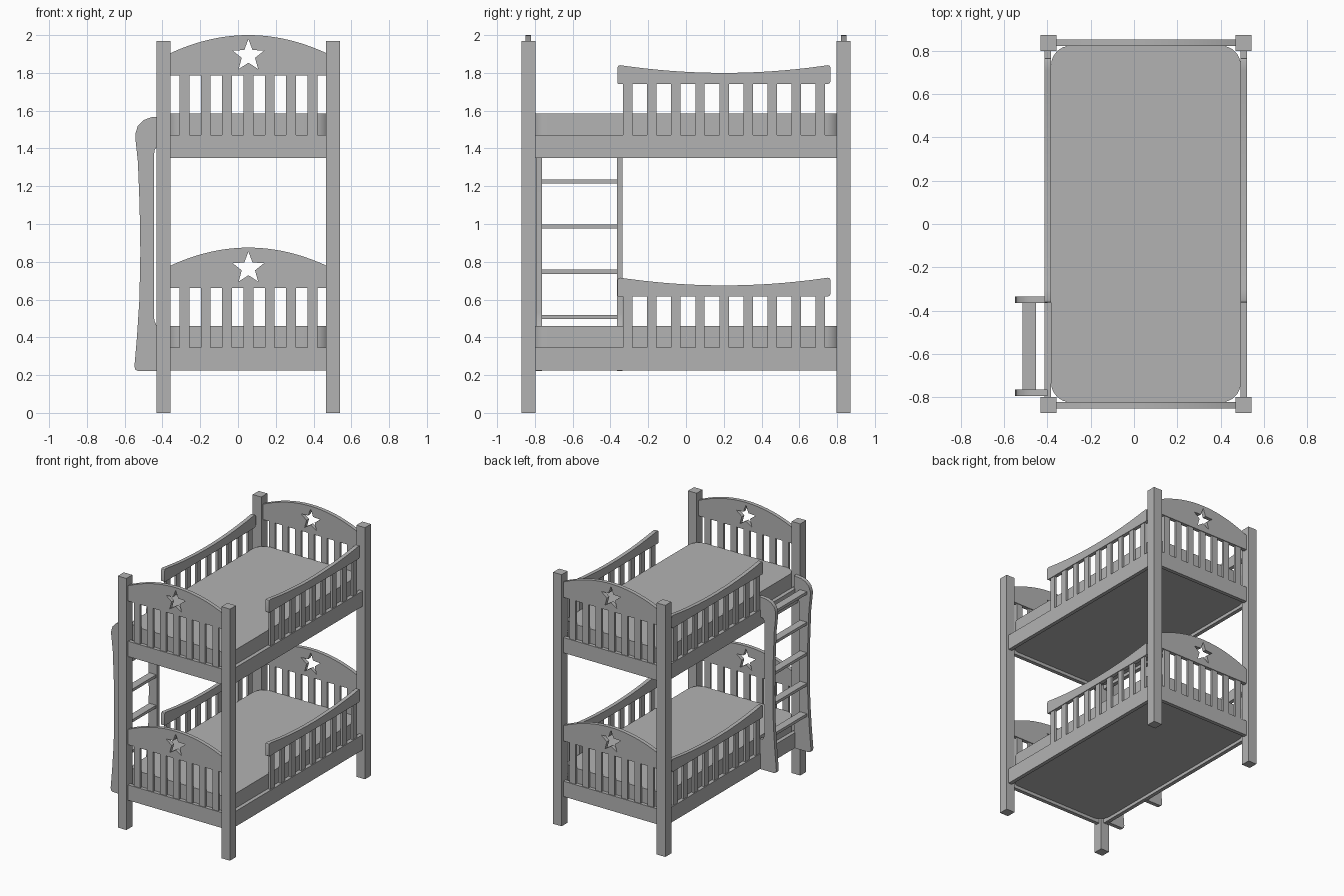
import bpy
import bmesh
import math
from mathutils import Matrix, Vector

cube = bpy.data.objects.get("Cube")
if cube:
    bpy.data.objects.remove(cube, do_unlink=True)

# One plain painted-wood colour
paint = bpy.data.materials.new("grey_paint")
paint.use_nodes = True
GREY = (0.45, 0.45, 0.45, 1)
paint.diffuse_color = GREY
for node in paint.node_tree.nodes:
    if node.type == "BSDF_PRINCIPLED":
        node.inputs["Base Color"].default_value = GREY

CX = 0.055                            # bed centre line
POST_X = (CX - 0.449, CX + 0.449)
POST_Y = (-0.835, 0.835)
RAIL_X = (CX - 0.452, CX + 0.452)
INNER = 0.412                         # half gap between end posts
LEVELS = {"lower": 0.225, "upper": 1.35}
RAIL_H = 0.12
BOARD = 0.03                          # board thickness
SLAT = 0.018


def finish(name, bm):
    bmesh.ops.recalc_face_normals(bm, faces=bm.faces)
    mesh = bpy.data.meshes.new(name)
    bm.to_mesh(mesh)
    bm.free()
    mesh.materials.append(paint)
    mesh.shade_smooth()
    mesh.set_sharp_from_angle(angle=math.radians(30))
    obj = bpy.data.objects.new(name, mesh)
    bpy.context.collection.objects.link(obj)
    return obj


def add_box(bm, low, high):
    low, high = Vector(low), Vector(high)
    size = Matrix.Diagonal((*(high - low), 1))
    bmesh.ops.create_cube(bm, size=1, matrix=Matrix.Translation((low + high) / 2) @ size)


def box(name, low, high):
    bm = bmesh.new()
    add_box(bm, low, high)
    return finish(name, bm)


def plate(name, loops, axis, centre, depth):
    """Fill outlines (the later ones are holes) and extrude them along an axis."""
    bm = bmesh.new()
    for loop in loops:
        verts = [bm.verts.new((u, v, -depth / 2)) for u, v in loop]
        for a, b in zip(verts, verts[1:] + verts[:1]):
            bm.edges.new((a, b))
    bmesh.ops.triangle_fill(bm, edges=bm.edges[:], use_beauty=True, normal=(0, 0, 1))
    ext = bmesh.ops.extrude_face_region(bm, geom=bm.faces[:])
    moved = [g for g in ext["geom"] if isinstance(g, bmesh.types.BMVert)]
    bmesh.ops.translate(bm, verts=moved, vec=(0, 0, depth))
    for v in bm.verts:
        u, w, d = v.co
        v.co = {"x": (centre + d, u, w), "y": (u, centre + d, w), "z": (u, w, centre + d)}[axis]
    return finish(name, bm)


def star(cx, cz, radius):
    pts = []
    for i in range(10):
        r = radius if i % 2 == 0 else radius * 0.42
        a = math.pi / 2 + i * math.pi / 5
        pts.append((cx + r * math.cos(a), cz + r * math.sin(a)))
    return pts


def rounded_rect(x0, x1, y0, y1, r, steps=8):
    pts = []
    corners = [(x1 - r, y1 - r), (x0 + r, y1 - r), (x0 + r, y0 + r), (x1 - r, y0 + r)]
    for q, (cx, cy) in enumerate(corners):
        for i in range(steps + 1):
            a = (q + i / steps) * math.pi / 2
            pts.append((cx + r * math.cos(a), cy + r * math.sin(a)))
    return pts


def end_board(name, y, z):
    # Arched top panel with a star cut-out
    x0, x1 = CX - INNER, CX + INNER
    arch = [(x0, z + 0.435), (x1, z + 0.435)]
    for i in range(25):
        t = 1 - i / 12
        arch.append((CX + INNER * t, z + 0.65 - 0.095 * t * t))
    plate(name + "_arch", [arch, star(CX, z + 0.541, 0.088)], "y", y, BOARD)
    box(name + "_rail", (x0, y - BOARD / 2, z), (x1, y + BOARD / 2, z + RAIL_H))
    # Seven upright slats
    bm = bmesh.new()
    for i in range(-3, 4):
        x = CX + i * 0.113
        add_box(bm, (x - 0.026, y - SLAT / 2, z + RAIL_H - 0.005),
                (x + 0.026, y + SLAT / 2, z + 0.44))
    finish(name + "_slats", bm)


def side_guard(name, x, z):
    # Long rail below, dipped guard rail above
    box(name + "_rail", (x - BOARD / 2, -0.8, z), (x + BOARD / 2, 0.8, z + RAIL_H))
    y0, y1 = -0.363, 0.766
    mid, half = (y0 + y1) / 2, (y1 - y0) / 2
    outline = [(y0, z + 0.395), (y0 + 0.006, z + 0.39),
               (y1 - 0.015, z + 0.39), (y1 - 0.004, z + 0.396), (y1, z + 0.41),
               (y1, z + 0.475), (y1 - 0.004, z + 0.487)]
    for i in range(25):
        t = 0.975 * (1 - i / 12)
        outline.append((mid + half * t, z + 0.45 + 0.043 * t * t))
    outline += [(y0 + 0.004, z + 0.487), (y0, z + 0.475)]
    plate(name + "_guard_rail", [outline], "x", x, BOARD)
    # Nine upright slats
    bm = bmesh.new()
    for i in range(9):
        y = mid + (i - 4) * 0.1275
        add_box(bm, (x - SLAT / 2, y - 0.025, z + RAIL_H - 0.005),
                (x + SLAT / 2, y + 0.025, z + 0.4))
    finish(name + "_guard_slats", bm)


# Corner posts
for side, x in zip(("right", "left"), POST_X):
    for end, y in zip(("front", "back"), POST_Y):
        box(f"{end}_{side}_post", (x - 0.037, y - 0.037, 0), (x + 0.037, y + 0.037, 1.97))

# Two bunks
for level, z in LEVELS.items():
    for end, y in zip(("front", "back"), POST_Y):
        end_board(f"{level}_{end}_board", y, z)
    for side, x in zip(("right", "left"), RAIL_X):
        side_guard(f"{level}_{side}_side", x, z)
    shape = rounded_rect(CX - 0.437, CX + 0.437, -0.822, 0.822, 0.09)
    plate(level + "_mattress", [shape], "z", z + 0.13, 0.21)

# Ladder sides, hooked onto the bunk rails
ladder = [(-0.4, 1.57), (-0.46, 1.565), (-0.5, 1.55), (-0.53, 1.52), (-0.543, 1.48),
          (-0.543, 1.45), (-0.53, 1.33), (-0.521, 1.1), (-0.517, 0.85), (-0.522, 0.6),
          (-0.535, 0.4), (-0.548, 0.25), (-0.545, 0.23), (-0.53, 0.222), (-0.4, 0.222),
          (-0.4, 0.455), (-0.43, 0.46), (-0.443, 0.49), (-0.445, 0.53),
          (-0.445, 1.36), (-0.442, 1.39), (-0.43, 1.41), (-0.4, 1.415)]
LADDER_Y = (-0.778, -0.35)
for end, y in zip(("front", "back"), LADDER_Y):
    plate(f"ladder_{end}_side", [ladder], "y", y, BOARD)

# Ladder rungs
bm = bmesh.new()
for i in range(5):
    z = 0.508 + i * 0.239
    add_box(bm, (-0.513, LADDER_Y[0], z - 0.011), (-0.453, LADDER_Y[1], z + 0.011))
finish("ladder_rungs", bm)
